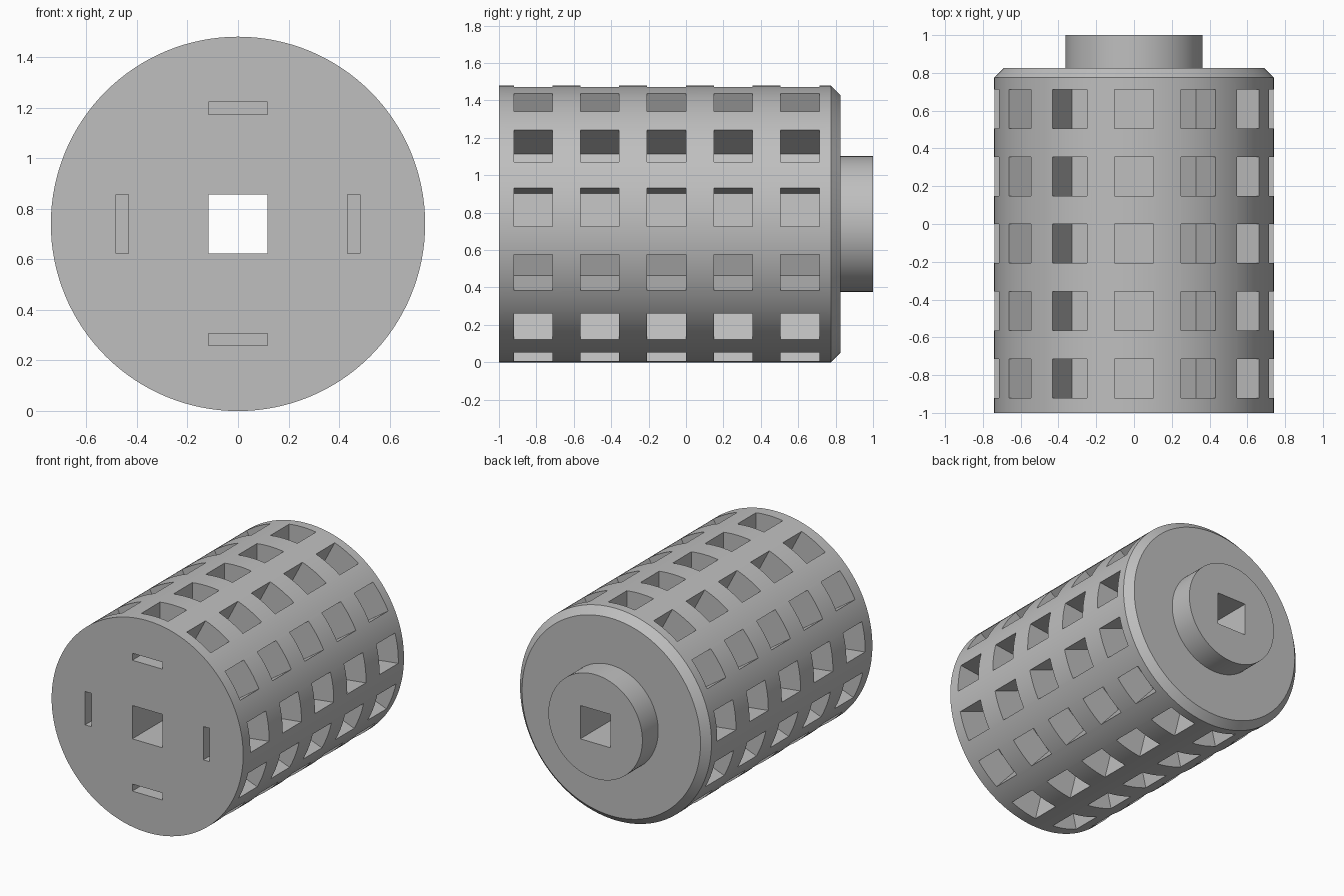
import bpy, bmesh
from math import pi
from mathutils import Matrix, Vector

cube = bpy.data.objects.get("Cube")
if cube:
    bpy.data.objects.remove(cube, do_unlink=True)

RADIUS = 0.74
CENTRE = Matrix.Translation((0, 0, RADIUS))
SEGMENTS = 128

grey = bpy.data.materials.new("plain grey")
grey.use_nodes = True
grey.diffuse_color = (0.52, 0.52, 0.52, 1)
grey.node_tree.nodes["Principled BSDF"].inputs["Base Color"].default_value = grey.diffuse_color


def make_object(name, bm):
    bmesh.ops.recalc_face_normals(bm, faces=bm.faces)
    mesh = bpy.data.meshes.new(name)
    bm.to_mesh(mesh)
    bm.free()
    mesh.materials.append(grey)
    obj = bpy.data.objects.new(name, mesh)
    bpy.context.collection.objects.link(obj)
    return obj


def add_box(bm, size, location, angle=0):
    """Box placed around the drum axis, then turned about it."""
    matrix = (CENTRE @ Matrix.Rotation(angle, 4, 'Y')
              @ Matrix.Translation(location) @ Matrix.Diagonal((*size, 1)))
    bmesh.ops.create_cube(bm, size=1, matrix=matrix)


# Drum with chamfered back rim and round boss: profile turned about the y axis
profile = [(0, -1), (RADIUS, -1), (RADIUS, 0.775), (0.69, 0.825),
           (0.363, 0.825), (0.363, 1), (0, 1)]
bm = bmesh.new()
verts = [bm.verts.new((r, y, RADIUS)) for r, y in profile]
edges = [bm.edges.new(pair) for pair in zip(verts, verts[1:])]
bmesh.ops.spin(bm, geom=verts + edges, cent=(0, 0, RADIUS), axis=(0, 1, 0),
               angle=2 * pi, steps=SEGMENTS)
bmesh.ops.remove_doubles(bm, verts=bm.verts, dist=0.0001)
# Merge the cap wedges into single flat faces
bmesh.ops.dissolve_verts(bm, verts=[
    v for v in bm.verts if (v.co.xz - Vector((0, RADIUS))).length < 0.001])
drum = make_object("drum", bm)

# Cutters: square shaft hole, key slots, rows of pockets
bm = bmesh.new()
add_box(bm, (0.233, 3, 0.233), (0, 0, 0))
for i in range(4):
    add_box(bm, (0.233, 0.6, 0.049), (0, -1, 0.457), i * pi / 2)
FLOOR, TOP, POCKET = 0.507, 0.9, 0.207
for i in range(13):
    for row in range(5):
        add_box(bm, (POCKET, POCKET, TOP - FLOOR),
                (0, -0.817 + row * 0.3565, (TOP + FLOOR) / 2), i * 2 * pi / 13)
cutter = make_object("pocket_cutter", bm)
cutter.hide_render = True

# Cut, bake the result and drop the helper
cut = drum.modifiers.new("pockets", 'BOOLEAN')
cut.operation = 'DIFFERENCE'
cut.solver = 'EXACT'
cut.object = cutter
bpy.ops.object.select_all(action='DESELECT')
bpy.context.view_layer.objects.active = drum
drum.select_set(True)
bpy.ops.object.modifier_apply(modifier=cut.name)
bpy.data.objects.remove(cutter, do_unlink=True)
bpy.ops.object.shade_smooth_by_angle(angle=pi / 6)
